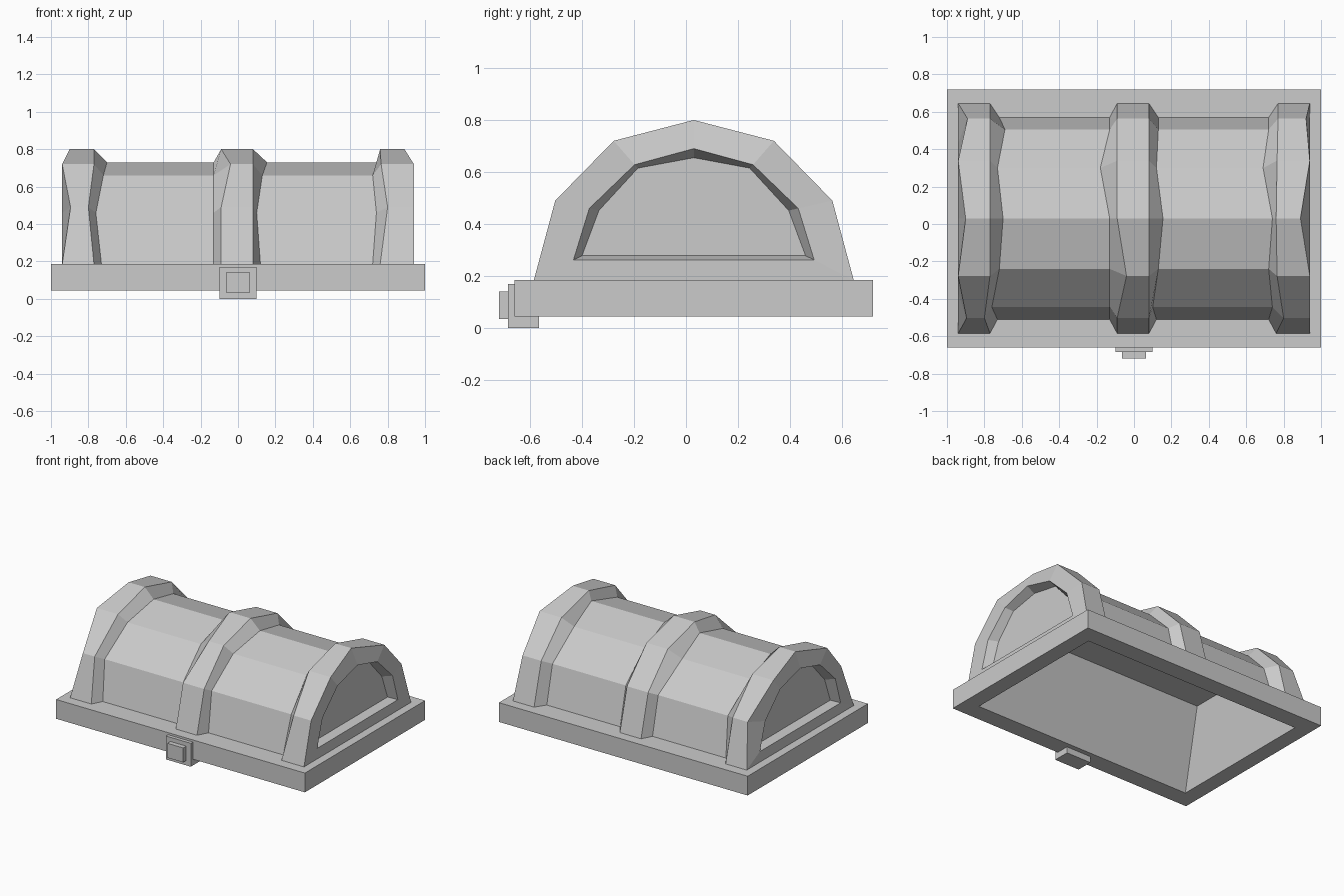
import bpy

cube = bpy.data.objects.get("Cube")
if cube:
    bpy.data.objects.remove(cube, do_unlink=True)

grey = bpy.data.materials.new("plain grey")
grey.use_nodes = True
grey.diffuse_color = (0.6, 0.6, 0.6, 1)
grey.node_tree.nodes["Principled BSDF"].inputs["Base Color"].default_value = (0.6, 0.6, 0.6, 1)

MID = 0.03  # y of the arch centre


def arch(low, shoulder, upper, crown):
    """Seven (y, z) points from the front foot over the crown to the back foot."""
    half = [low, shoulder, upper]
    return ([(MID - y, z) for y, z in half] + [(MID, crown)]
            + [(MID + y, z) for y, z in reversed(half)])


def ring(profile, xs):
    """Place a profile at one x, or at one x per point."""
    if not isinstance(xs, list):
        xs = [xs] * len(profile)
    return [(x, y, z) for x, (y, z) in zip(xs, profile)]


def rect(x, y0, y1, z):
    return [(-x, y0, z), (-x, y1, z), (x, y1, z), (x, y0, z)]


def loft(name, rings, closed_spans=(), cap_first=False, cap_last=False):
    """Skin consecutive rings; closed spans also join the last point to the first."""
    n = len(rings[0])
    verts = [p for r in rings for p in r]
    faces = []
    for s in range(len(rings) - 1):
        for i in range(n if s in closed_spans else n - 1):
            j = (i + 1) % n
            faces.append((s * n + i, (s + 1) * n + i, (s + 1) * n + j, s * n + j))
    if cap_first:
        faces.append(tuple(range(n)))
    if cap_last:
        faces.append(tuple(reversed(range(len(verts) - n, len(verts)))))
    mesh = bpy.data.meshes.new(name)
    mesh.from_pydata(verts, [], faces)
    mesh.materials.append(grey)
    obj = bpy.data.objects.new(name, mesh)
    bpy.context.collection.objects.link(obj)
    return obj


def box(name, x, y0, y1, z0, z1):
    loft(name, [rect(x, y0, y1, z0), rect(x, y0, y1, z1)], {0}, True, True)
    # rings run clockwise, so turn the faces outward
    bpy.data.objects[name].data.flip_normals()


BODY = arch((0.54, 0.185), (0.475, 0.46), (0.27, 0.66), 0.73)
STRAP = arch((0.615, 0.185), (0.533, 0.49), (0.308, 0.72), 0.80)
RECESS = arch((0.463, 0.262), (0.402, 0.46), (0.228, 0.628), 0.69)
PANEL = arch((0.43, 0.278), (0.365, 0.452), (0.215, 0.615), 0.655)

# Barrel between the straps
loft("barrel", [ring(BODY, -0.8), ring(BODY, 0.8)])

# Uneven straps; the end straps carry the recessed end panels
loft("right_strap", [
    ring(PANEL, -0.88), ring(RECESS, -0.94),
    ring(STRAP, [-0.94, -0.895, -0.94, -0.90, -0.94, -0.89, -0.94]),
    ring(STRAP, [-0.77, -0.80] + [-0.77] * 5),
    ring(BODY, [-0.73, -0.76, -0.72, -0.70, -0.73, -0.69, -0.72]),
], {0, 1}, cap_first=True)

loft("middle_strap", [
    ring(BODY, [-0.13, -0.13, -0.13, -0.13, -0.18, -0.13, -0.13]),
    ring(STRAP, [-0.09, -0.09, -0.04, -0.09, -0.09, -0.09, -0.09]),
    ring(STRAP, 0.08),
    ring(BODY, [0.12, 0.10, 0.13, 0.155, 0.12, 0.13, 0.13]),
])

loft("left_strap", [
    ring(BODY, [0.72, 0.74, 0.72, 0.74, 0.69, 0.72, 0.72]),
    ring(STRAP, [0.76, 0.80, 0.765, 0.76, 0.765, 0.77, 0.77]),
    ring(STRAP, [0.94, 0.94, 0.94, 0.89, 0.94, 0.92, 0.94]),
    ring(RECESS, 0.94), ring(PANEL, 0.88),
], {2, 3}, cap_last=True)

# Rim with the hollow underside
loft("rim_and_hollow", [
    rect(0.785, -0.29, 0.35, 0.56),
    rect(0.885, -0.53, 0.59, 0.045),
    rect(1.0, -0.66, 0.72, 0.045),
    rect(1.0, -0.66, 0.72, 0.185),
    rect(0.88, -0.50, 0.56, 0.185),
], set(range(4)), cap_first=True)

# Latch
box("latch_plate", 0.1, -0.685, -0.565, 0.0, 0.17)
box("latch_button", 0.063, -0.72, -0.685, 0.035, 0.14)
